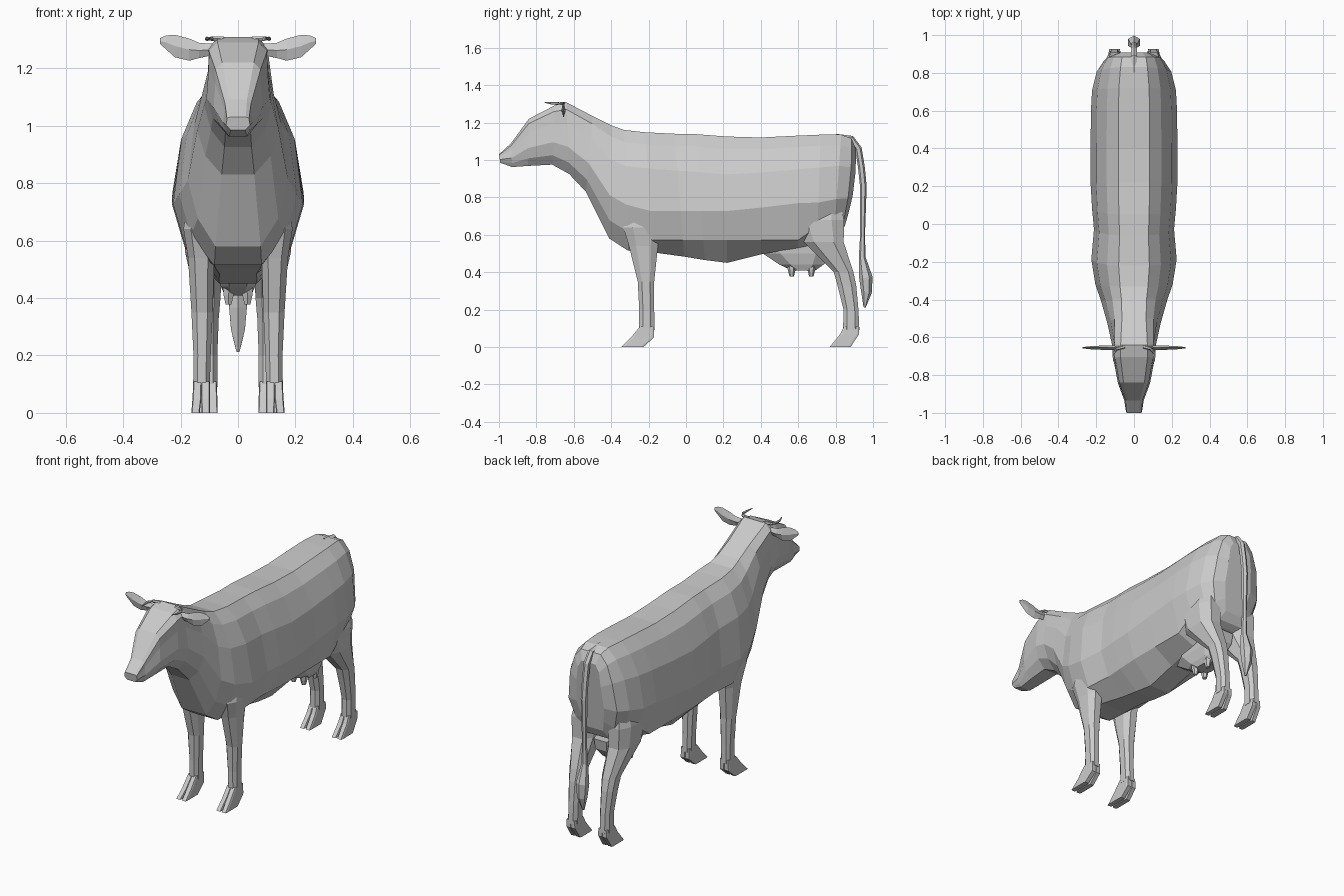
import bpy, bmesh, math
from mathutils import Vector


def loft(name, rings):
    """Skin closed rings of points with flat faces and capped ends."""
    bm = bmesh.new()
    vs = [[bm.verts.new(p) for p in r] for r in rings]
    n = len(vs[0])
    for a, b in zip(vs, vs[1:]):
        for i in range(n):
            j = (i + 1) % n
            bm.faces.new((a[i], a[j], b[j], b[i]))
    bm.faces.new(vs[0])
    bm.faces.new(vs[-1])
    bmesh.ops.recalc_face_normals(bm, faces=bm.faces)
    me = bpy.data.meshes.new(name)
    bm.to_mesh(me)
    bm.free()
    ob = bpy.data.objects.new(name, me)
    bpy.context.collection.objects.link(ob)
    return ob


def column(name, rows, c=.5):
    """Stack of horizontal chamfered rings: z, y_front, y_back, x centre, x radius."""
    shape = ((1, c), (c, 1), (-c, 1), (-1, c), (-1, -c), (-c, -1), (c, -1), (1, -c))
    return loft(name, [[(cx + rx * u, (y0 + y1) / 2 + (y1 - y0) / 2 * v, z)
                        for u, v in shape] for z, y0, y1, cx, rx in rows])


def tube(name, path, sides=6):
    """Tapered tube along points (x, y, z, radius)."""
    pts = [Vector(p[:3]) for p in path]
    rings = []
    for i, p in enumerate(pts):
        d = (pts[min(i + 1, len(pts) - 1)] - pts[max(i - 1, 0)]).normalized()
        u = d.cross(Vector((1, 0, 0)) if abs(d.x) < .8 else Vector((0, 0, 1))).normalized()
        v = d.cross(u)
        rings.append([p + path[i][3] * (math.cos(a) * u + math.sin(a) * v)
                      for a in (math.tau * k / sides for k in range(sides))])
    return loft(name, rings)


# Head, neck and trunk: top y, top z, bottom y, bottom z, half width, top and bottom flatness
sections = [
    (-1.00, 1.03, -.993, .985, .042, .65, .6),
    (-.935, 1.09, -.930, .962, .052, .6, .6),
    (-.840, 1.22, -.845, .968, .085, .65, .45),
    (-.705, 1.29, -.715, .975, .11, .65, .4),
    (-.640, 1.308, -.625, .925, .118, .6, .4),
    (-.500, 1.235, -.535, .83, .142, .45, .4),
    (-.400, 1.185, -.410, .58, .175, .38, .45),
    (-.330, 1.16, -.310, .515, .205, .36, .4),
    (-.220, 1.148, -.170, .505, .226, .36, .35),
    (-.060, 1.14, -.010, .483, .212, .36, .3),
    (.050, 1.138, .100, .465, .222, .36, .3),
    (.220, 1.125, .220, .45, .23, .36, .28),
    (.400, 1.12, .400, .495, .23, .36, .28),
    (.600, 1.13, .600, .53, .228, .36, .35),
    (.720, 1.135, .700, .55, .222, .36, .4),
    (.830, 1.135, .790, .58, .198, .36, .45),
    (.885, 1.115, .825, .60, .158, .4, .5),
    (.908, 1.06, .850, .65, .09, .5, .6),
]
rings = []
for yt, zt, yb, zb, w, ft, fb in sections:
    wide, flank = .62, .84
    if -.25 < yt < .65:  # level flank lines along the barrel
        rise = max(0, yt - .25) * .12
        wide = (zt - .727 - rise) / (zt - zb)
        flank = (zt - .572) / (zt - zb)
    half = []
    for t, f in ((0, ft), (.1, ft + .27), (.3, max(.87, ft + .28)),
                 (wide, 1), (flank, .8), (1, fb)):
        # Bulge the rump backwards at mid height
        bulge = .02 * math.sin(math.pi * t) if yt > .85 else 0
        half.append(Vector((f * w, yt + (yb - yt) * t + bulge, zt + (zb - zt) * t)))
    rings.append(half + [Vector((-p.x, p.y, p.z)) for p in reversed(half)])
loft("body", rings)

for s, side in ((1, "left"), (-1, "right")):
    # Front leg
    column("front_leg_" + side, [
        (.73, -.31, -.15, s * .13, .045),
        (.64, -.335, -.135, s * .138, .052),
        (.54, -.305, -.15, s * .128, .046),
        (.35, -.258, -.17, s * .125, .037),
        (.20, -.25, -.17, s * .125, .03),
        (.09, -.25, -.168, s * .127, .029)])
    # Hind leg
    column("hind_leg_" + side, [
        (.80, .64, .82, s * .11, .05),
        (.68, .58, .845, s * .122, .066),
        (.56, .63, .843, s * .118, .066),
        (.40, .79, .895, s * .105, .044),
        (.33, .81, .91, s * .105, .038),
        (.20, .842, .922, s * .103, .031),
        (.09, .84, .927, s * .103, .031)])
    # Cloven hooves
    for k, toe in ((-1, "inner"), (1, "outer")):
        column(f"front_hoof_{side}_{toe}", [
            (.11, -.246, -.172, s * .127 + s * k * .014, .0145),
            (.05, -.295, -.172, s * .128 + s * k * .015, .0155),
            (.0, -.345, -.228, s * .13 + s * k * .018, .0145)], .8)
        column(f"hind_hoof_{side}_{toe}", [
            (.11, .845, .926, s * .103 + s * k * .014, .0145),
            (.07, .825, .926, s * .103 + s * k * .015, .0155),
            (.0, .768, .88, s * .103 + s * k * .018, .0145)], .8)
    # Ear: a flat leaf running outwards
    loft("ear_" + side, [
        [(s * x, -.655 - t, (a + b) / 2), (s * x, -.655, b),
         (s * x, -.655 + t, (a + b) / 2), (s * x, -.655, a)]
        for x, a, b, t in ((.09, 1.245, 1.285, .012), (.135, 1.235, 1.288, .012),
                           (.17, 1.226, 1.303, .011), (.22, 1.238, 1.316, .009),
                           (.25, 1.265, 1.314, .006), (.272, 1.285, 1.304, .003))])
    # Horn
    tube("horn_" + side, [(s * .05, -.65, 1.302, .009), (s * .09, -.66, 1.303, .009),
                          (s * .108, -.685, 1.302, .008), (s * .106, -.72, 1.303, .006),
                          (s * .096, -.755, 1.307, .002)])
    # Teats
    for y, place in ((.565, "front"), (.67, "rear")):
        tube(f"teat_{place}_{side}", [(s * .03, y, .44, .026), (s * .033, y, .41, .02),
                                      (s * .033, y, .378, .012)])

# Udder
column("udder", [(.56, .38, .80, 0, .08), (.50, .41, .79, 0, .075),
                 (.44, .50, .735, 0, .06), (.408, .57, .69, 0, .045)])

# Tail with tuft
tube("tail", [(0, .80, 1.122, .018), (0, .885, 1.112, .018), (0, .922, 1.06, .018),
              (0, .938, .96, .018), (0, .948, .86, .018), (0, .944, .60, .013),
              (0, .942, .48, .018), (0, .962, .37, .036), (0, .965, .29, .028),
              (0, .955, .212, .006)])
